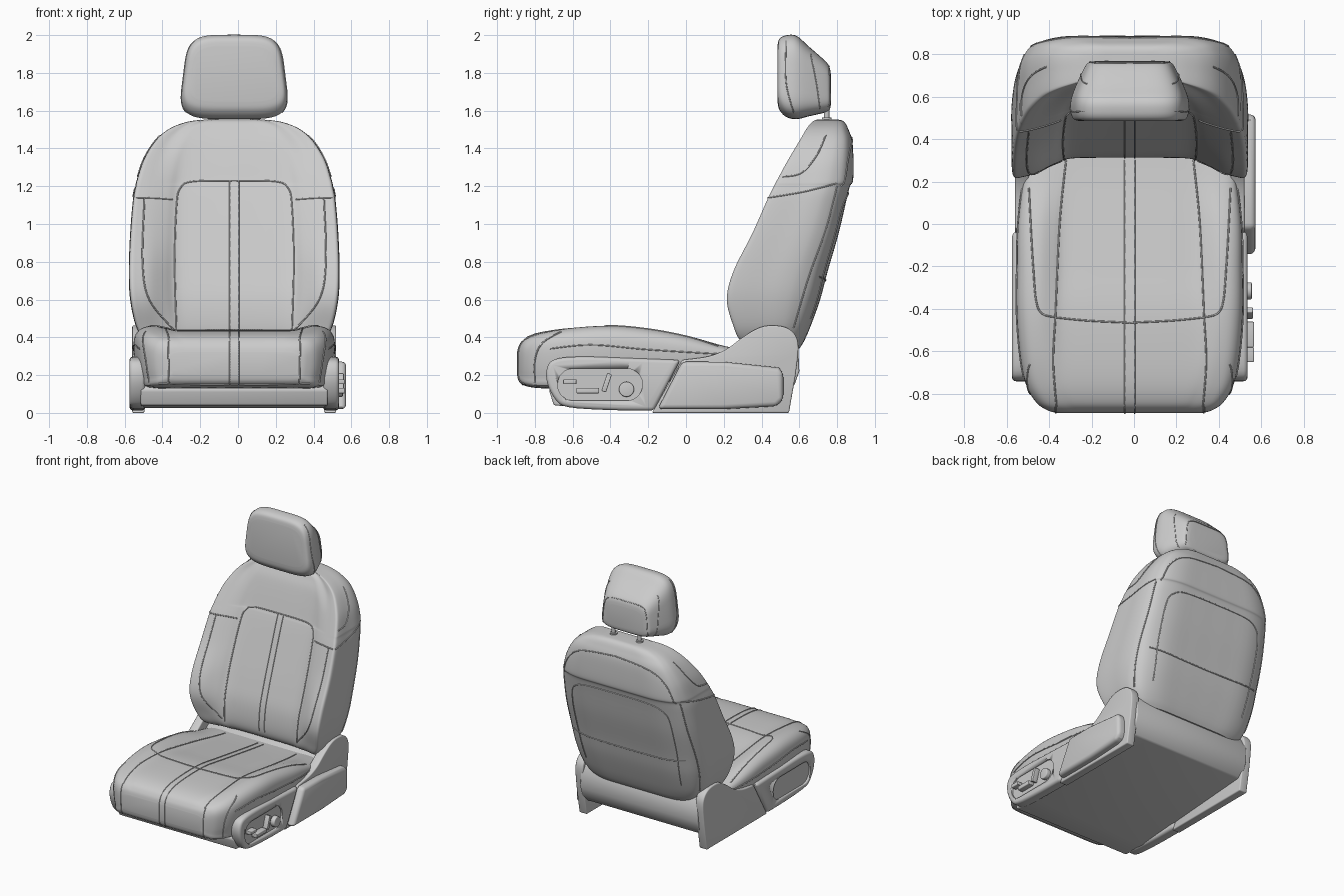
import bpy, bmesh, math
from mathutils import Vector
from mathutils.bvhtree import BVHTree

if "Cube" in bpy.data.objects:
    bpy.data.objects.remove(bpy.data.objects["Cube"])

CX = -0.02  # the upholstery is centred slightly left of the origin


def spline(pts, n, closed=False):
    """Catmull-Rom curve through points of any dimension."""
    P = [Vector(p) for p in pts]
    m, out = len(P), []
    for i in range(m if closed else m - 1):
        if closed:
            a, b, c, d = (P[(i + k) % m] for k in (-1, 0, 1, 2))
        else:
            a, b, c, d = P[max(i - 1, 0)], P[i], P[i + 1], P[min(i + 2, m - 1)]
        for k in range(n):
            t = k / n
            out.append(0.5 * (2 * b + (c - a) * t + (2 * a - 5 * b + 4 * c - d) * t * t
                              + (3 * b - a - 3 * c + d) * t ** 3))
    if not closed:
        out.append(P[-1])
    return out


def finish(name, bm, angle=35):
    bmesh.ops.recalc_face_normals(bm, faces=bm.faces[:])
    me = bpy.data.meshes.new(name)
    bm.to_mesh(me)
    bm.free()
    me.shade_smooth()
    me.set_sharp_from_angle(angle=math.radians(angle))
    ob = bpy.data.objects.new(name, me)
    bpy.context.collection.objects.link(ob)
    return ob


def loft(name, rings):
    """Skin closed rings of 3D points; returns a BVH for placing seams."""
    bm = bmesh.new()
    R = [[bm.verts.new(p) for p in r] for r in rings]
    for a, b in zip(R, R[1:]):
        for i in range(len(a)):
            j = (i + 1) % len(a)
            bm.faces.new((a[i], a[j], b[j], b[i]))
    bm.faces.new(R[0][::-1])
    bm.faces.new(R[-1])
    bm.normal_update()
    bvh = BVHTree.FromBMesh(bm)
    finish(name, bm)
    return bvh


def whole(half):
    return half + [(-x, v) for x, v in half[-2:0:-1]]


def prism(name, pts, x0, x1, bev=0.012):
    """Extrude a (y, z) profile along x and round its rims."""
    bm = bmesh.new()
    A, B = ([bm.verts.new((x, p[0], p[1])) for p in pts] for x in (x0, x1))
    for i in range(len(A)):
        j = (i + 1) % len(A)
        bm.faces.new((A[i], A[j], B[j], B[i]))
    bm.faces.new(A[::-1])
    bm.faces.new(B)
    bmesh.ops.recalc_face_normals(bm, faces=bm.faces[:])
    if bev:
        edges = [e for e in bm.edges if e.calc_face_angle(0) > 0.7]
        bmesh.ops.bevel(bm, geom=edges, offset=bev, segments=3, profile=0.5,
                        affect='EDGES', clamp_overlap=True)
    return finish(name, bm)


def seams(name, bvh, lines, radius=0.004):
    """Thin piping dropped on a surface; line = (axis, side, 2D points)."""
    cu = bpy.data.curves.new(name, 'CURVE')
    cu.dimensions = '3D'
    cu.bevel_depth = radius
    cu.bevel_resolution = 1
    for axis, side, pts in lines:
        for m in (1, -1):
            hits = []
            for a, b in spline(pts, 20):
                if axis == 'x':
                    o, d = (3 * m, a, b), (-m, 0, 0)
                elif axis == 'y':
                    o, d = (CX + m * a, 3 * side, b), (0, -side, 0)
                else:
                    o, d = (CX + m * a, b, 3), (0, 0, -1)
                h = bvh.ray_cast(Vector(o), Vector(d))[0]
                if h:
                    hits.append(h - Vector(d) * 0.0012)
            if len(hits) > 1:
                s = cu.splines.new('POLY')
                s.points.add(len(hits) - 1)
                for p, h in zip(s.points, hits):
                    p.co = (*h, 1)
    bpy.context.collection.objects.link(bpy.data.objects.new(name, cu))


# Backrest: stations of (z, half width, front centre y, bolster y, rear y)
back = [(.34, .42, .39, .37, .60), (.38, .475, .33, .29, .625), (.46, .52, .312, .25, .66),
        (.60, .55, .325, .215, .71), (.75, .557, .37, .25, .75), (.95, .55, .44, .35, .808),
        (1.13, .535, .505, .43, .85), (1.20, .522, .532, .465, .868), (1.23, .516, .545, .48, .884),
        (1.34, .48, .58, .54, .886), (1.44, .418, .615, .60, .88), (1.50, .35, .645, .635, .86),
        (1.535, .27, .665, .662, .842), (1.55, .19, .685, .685, .82), (1.553, .11, .71, .71, .79)]
rings = []
for z, w, fc, fs, rb in spline(back, 6):
    D = rb - fs
    half = [(0, fc), (.3, fc), (.54, fc - .01 * D), (.66, fc * .62 + fs * .38),
            (.80, fs + .05 * D), (.92, fs + .012 * D), (.985, fs + .01 * D), (1, fs + .11 * D),
            (1, fs + .35 * D), (1, fs + .58 * D), (.97, rb - .25 * D), (.88, rb - .1 * D),
            (.64, rb - .01 * D), (.3, rb), (0, rb)]
    rings.append([(CX + p[0] * w, p[1], z) for p in spline(whole(half), 4, True)])
bvh = loft("backrest", rings)
seams("backrest_seams", bvh, [
    ('y', -1, [(.305, .42), (.315, .8), (.305, 1.1), (.285, 1.19), (.22, 1.225), (0, 1.23)]),
    ('y', -1, [(.475, 1.135), (.485, .8), (.45, .6), (.32, .44)]),
    ('y', -1, [(.325, 1.13), (.42, 1.137), (.52, 1.14)]),
    ('y', -1, [(.023, .42), (.023, 1.23)]),
    ('y', 1, [(.40, .5), (.42, .8), (.41, 1.05), (.36, 1.13), (.25, 1.16), (0, 1.165)]),
    ('y', 1, [(.47, .72), (.3, .705), (0, .70)]),
    ('y', 1, [(.47, 1.2), (.41, 1.34), (.28, 1.43), (0, 1.46)]),
    ('x', 1, [(.44, 1.14), (.62, 1.17), (.80, 1.215)]),
    ('x', 1, [(.51, 1.25), (.61, 1.27), (.69, 1.36), (.74, 1.47)]),
    ('x', 1, [(.80, 1.2), (.74, .97), (.65, .72), (.57, .45)]),
])

# Seat cushion: stations of (y, half width, bottom z, centre z, bolster z)
seat = [(-.89, .34, .20, .32, .32), (-.878, .385, .165, .36, .36), (-.84, .44, .14, .40, .395),
        (-.75, .49, .13, .427, .425), (-.6, .518, .13, .438, .45), (-.4, .532, .14, .435, .461),
        (-.2, .53, .15, .405, .445), (0, .525, .16, .375, .41), (.2, .50, .20, .345, .355),
        (.36, .47, .22, .325, .325)]
rings = []
for y, w, zb, zc, zs in spline(seat, 6):
    H = zs - zb
    half = [(0, zc), (.35, zc), (.58, zc), (.68, (zc + zs) / 2), (.8, zs), (.92, zs - .04 * H),
            (.99, zs - .18 * H), (1, zb + .55 * H), (.97, zb + .2 * H), (.9, zb + .02 * H),
            (.4, zb), (0, zb)]
    rings.append([(CX + p[0] * w, y, p[1]) for p in spline(whole(half), 4, True)])
bvh = loft("seat_cushion", rings)
seams("seat_cushion_seams", bvh, [
    ('z', 1, [(.30, .3), (.33, 0), (.35, -.44)]),
    ('z', 1, [(.35, -.44), (.2, -.455), (0, -.465)]),
    ('z', 1, [(.35, -.44), (.36, -.65), (.345, -.86)]),
    ('z', 1, [(.475, .17), (.455, -.2), (.43, -.4), (.35, -.44)]),
    ('z', 1, [(.023, .3), (.023, -.87)]),
    ('y', -1, [(.023, .15), (.023, .38)]),
    ('y', -1, [(.345, .15), (.35, .38)]),
    ('y', -1, [(.40, .155), (.2, .15), (0, .15)]),
    ('x', 1, [(-.72, .34), (-.5, .36), (-.2, .335), (.2, .31)]),
    ('x', 1, [(-.66, .43), (-.76, .37), (-.80, .28), (-.80, .16)]),
])

# Headrest: stations of (y, low z, high z, half width low, half width high)
head = [(.484, 1.65, 1.94, .245, .205), (.494, 1.605, 1.98, .28, .23), (.53, 1.567, 1.999, .294, .243),
        (.585, 1.555, 1.996, .292, .243), (.65, 1.57, 1.94, .268, .225), (.735, 1.59, 1.865, .225, .19),
        (.76, 1.605, 1.83, .205, .17), (.767, 1.63, 1.79, .17, .14)]
rings = []
for y, lo, hi, wl, wh in spline(head, 5):
    ring = []
    for k in range(72):
        c, s = math.cos(k * math.tau / 72), math.sin(k * math.tau / 72)
        u, v = (math.copysign(abs(q) ** .45, q) for q in (c, s))
        ring.append((CX + u * (wl + (wh - wl) * (v + 1) / 2), y, (lo + hi) / 2 + v * (hi - lo) / 2))
    rings.append(ring)
bvh = loft("headrest", rings)
seams("headrest_seams", bvh, [
    ('x', 1, [(.53, 1.97), (.53, 1.75), (.57, 1.59)]),
    ('x', 1, [(.66, 1.9), (.69, 1.75), (.71, 1.61)]),
    ('y', 1, [(.19, 1.62), (.175, 1.78), (.13, 1.83), (0, 1.835)]),
], 0.003)

# Headrest posts with collars
for s in (1, -1):
    for nm, r, z, d in (("headrest_post", .014, 1.57, .12), ("headrest_collar", .026, 1.553, .02)):
        bpy.ops.mesh.primitive_cylinder_add(vertices=24, radius=r, depth=d,
                                            location=(CX + s * .11, .745, z))
        bpy.context.object.name = nm

# Under-seat base
prism("seat_base", [(-.70, .04), (-.5, .025), (.53, .10), (.575, .15), (.6, .22), (.595, .33),
                    (.55, .41), (.45, .41), (.3, .30), (-.7, .17), (-.725, .12)],
      CX - .495, CX + .495, .01)

# Side trims, hinge brackets and recessed oval control panels
trim = spline([(-.17, .012), (-.4, .015), (-.62, .03), (-.69, .07), (-.735, .16), (-.735, .24),
               (-.69, .285), (-.55, .298), (-.3, .29), (-.03, .28)], 4)
bracket = [(.545, 0), (-.18, 0), (-.02, .28)] + spline(
    [(.02, .285), (.12, .30), (.21, .335), (.3, .40), (.38, .448), (.45, .463), (.53, .452),
     (.58, .41), (.595, .34), (.58, .2)], 4)
oval = [(-.455 + (.14 if math.cos(t) > 0 else -.14) + .085 * math.cos(t), .15 + .085 * math.sin(t))
        for t in ((k + .5) * math.tau / 40 for k in range(40))]
for s, side in ((1, "right"), (-1, "left")):
    panel = prism(side + "_side_trim", trim, CX + s * .47, CX + s * .555, .02)
    prism(side + "_hinge_bracket", bracket, CX + s * .475, CX + s * .54, .008)
    cutter = prism(side + "_recess_cutter", oval, CX + s * .543, CX + s * .6, 0)
    cutter.hide_render = True
    cutter.hide_viewport = True
    mod = panel.modifiers.new("recess", 'BOOLEAN')
    mod.operation = 'DIFFERENCE'
    mod.object = cutter

# Hinge cover on the right side only
prism("right_hinge_cover", [(-.15, .02), (-.02, .272), (.2, .27), (.49, .24), (.515, .215),
                            (.515, .07), (.48, .035), (.2, .02)], CX + .50, CX + .593, .025)


# Seat switches on the right side
def switch(name, y, z, length, height, tilt, out):
    c, s = math.cos(tilt), math.sin(tilt)
    pts = [(y + a * c - b * s, z + a * s + b * c) for a, b in
           ((-length / 2, -height / 2), (length / 2, -height / 2),
            (length / 2, height / 2), (-length / 2, height / 2))]
    prism(name, pts, CX + .535, CX + out, .005)


switch("lumbar_switch", -.615, .165, .07, .026, 0, .585)
switch("cushion_switch", -.52, .118, .12, .03, 0, .585)
switch("recline_switch", -.42, .16, .10, .026, 1.25, .58)
prism("control_dial", [(-.315 + .04 * math.cos(k * math.tau / 32), .125 + .04 * math.sin(k * math.tau / 32))
                       for k in range(32)], CX + .535, CX + .575, .006)
